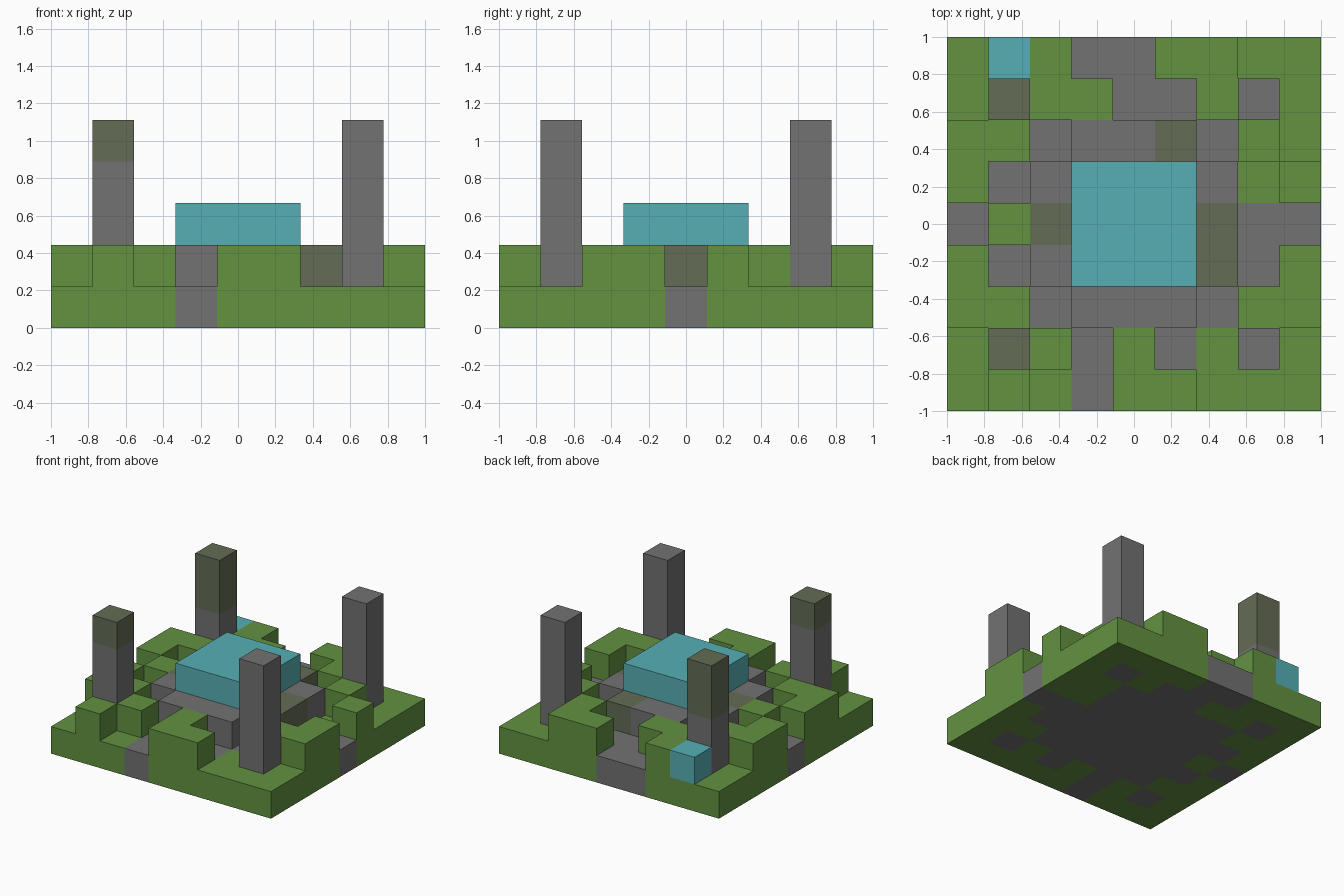
import bpy
import bmesh
from mathutils import Vector

if "Cube" in bpy.data.objects:
    bpy.data.objects.remove(bpy.data.objects["Cube"], do_unlink=True)

N = 9
CELL = 2 / N

# Flat colours
COLORS = {
    "G": ("grass_green", (0.122, 0.287, 0.051)),
    "S": ("stone_grey", (0.168, 0.168, 0.168)),
    "M": ("mossy_stone", (0.127, 0.150, 0.091)),
    "W": ("water_teal", (0.093, 0.429, 0.456)),
}
MATERIALS = {}
for key, (name, rgb) in COLORS.items():
    mat = bpy.data.materials.new(name)
    mat.use_nodes = True
    mat.diffuse_color = (*rgb, 1)
    bsdf = next(n for n in mat.node_tree.nodes if n.type == "BSDF_PRINCIPLED")
    bsdf.inputs["Base Color"].default_value = (*rgb, 1)
    bsdf.inputs["Roughness"].default_value = 0.9
    MATERIALS[key] = mat

# Block plans, first row at the back, one letter per block
GROUND = [
    "GGGSSGGGG",
    "GSGGSSGSG",
    "GGSSSSSGG",
    "GSSSSSSGG",
    "SGSSSSSSS",
    "GSSSSSSSG",
    "GGSSSSSGG",
    "GSGSGSGSG",
    "GGGSGGGGG",
]
RAISED = [
    ".WG..GG..",
    "..GG..G..",
    "GG.SSM.G.",
    "G.SSSSS.G",
    ".GMSSSM..",
    "G.SSSSM.G",
    "GG.SSS.GG",
    "..G.G....",
    ".G..GG...",
]


def plan_cells(plan, level, letters):
    return {(c, N - 1 - r, level): k for r, row in enumerate(plan)
            for c, k in enumerate(row) if k in letters}


def tower_cells(col, row, moss):
    """Stone column on the ground with its top blocks mossy."""
    return {(col, row, z): "M" if z >= 5 - moss else "S" for z in range(1, 5)}


PARTS = {
    "ground_slab": plan_cells(GROUND, 0, "GS"),
    "grass_mounds": plan_cells(RAISED, 1, "G"),
    "stone_plinth": plan_cells(RAISED, 1, "SM"),
    "corner_spring": plan_cells(RAISED, 1, "W"),
    "central_pool": {(c, r, 2): "W" for c in range(3, 6) for r in range(3, 6)},
    "front_left_tower": tower_cells(7, 1, 0),
    "front_right_tower": tower_cells(1, 1, 1),
    "back_left_tower": tower_cells(7, 7, 0),
    "back_right_tower": tower_cells(1, 7, 2),
}
FILLED = {cell for cells in PARTS.values() for cell in cells}


def build(name, cells):
    """Make one part from its blocks, leaving out faces between blocks."""
    keys = sorted(set(cells.values()))
    bm = bmesh.new()
    for cell, key in cells.items():
        center = Vector(cell) + Vector((0.5, 0.5, 0.5))
        for axis in range(3):
            for sign in (-1, 1):
                n = Vector((0, 0, 0))
                n[axis] = sign
                if tuple(int(a + b) for a, b in zip(cell, n)) in FILLED:
                    continue
                u = Vector((0, 0, 0))
                u[(axis + 1) % 3] = 1
                v = n.cross(u)
                corners = [(n + u + v), (n - u + v), (n - u - v), (n + u - v)]
                face = bm.faces.new([
                    bm.verts.new((center + p / 2 - Vector((N / 2, N / 2, 0))) * CELL)
                    for p in corners])
                face.material_index = keys.index(key)
    bmesh.ops.remove_doubles(bm, verts=bm.verts[:], dist=0.0001)
    mesh = bpy.data.meshes.new(name)
    for key in keys:
        mesh.materials.append(MATERIALS[key])
    bm.normal_update()
    bm.to_mesh(mesh)
    bm.free()
    obj = bpy.data.objects.new(name, mesh)
    bpy.context.collection.objects.link(obj)


for part, blocks in PARTS.items():
    build(part, blocks)
